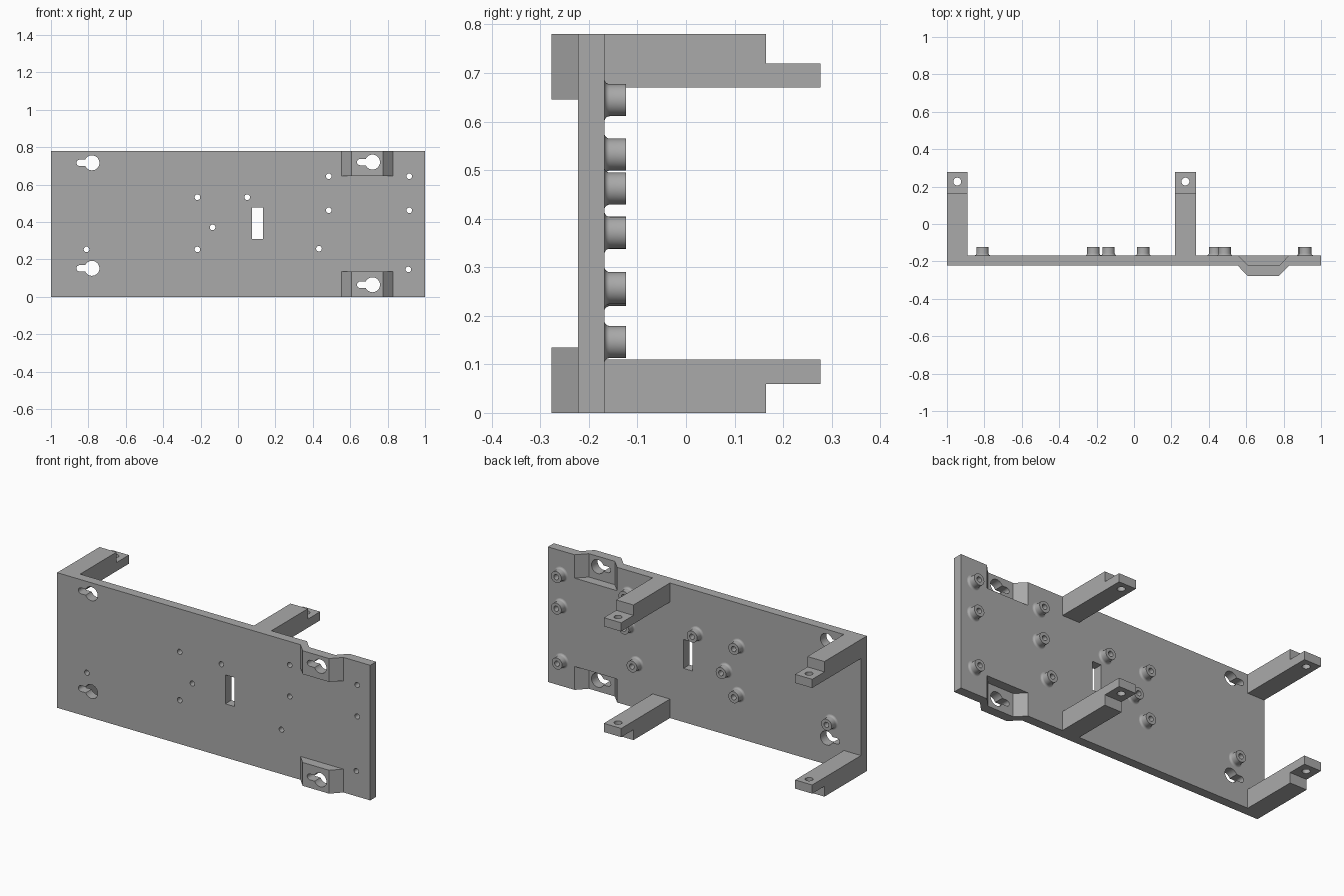
import bpy, bmesh, math
from mathutils import Matrix, Vector

cube = bpy.data.objects.get("Cube")
if cube:
    bpy.data.objects.remove(cube, do_unlink=True)

HEIGHT = 0.78
FRONT, BACK = -0.222, -0.168
BUMP = -0.277
HOLE_R = 0.015

grey = bpy.data.materials.new("plain grey")
grey.use_nodes = True
colour = (0.4, 0.4, 0.4, 1)
grey.diffuse_color = colour
grey.node_tree.nodes["Principled BSDF"].inputs["Base Color"].default_value = colour


def finish(name, bm):
    bmesh.ops.recalc_face_normals(bm, faces=bm.faces)
    mesh = bpy.data.meshes.new(name)
    bm.to_mesh(mesh)
    bm.free()
    mesh.materials.append(grey)
    ob = bpy.data.objects.new(name, mesh)
    bpy.context.collection.objects.link(ob)
    return ob


def add_prism(bm, outline, axis, lo, hi):
    """Extrude a 2D outline along an axis; the outline uses the other two axes in order."""
    def place(p, d):
        v = list(p)
        v.insert("xyz".index(axis), d)
        return bm.verts.new(v)
    face = bm.faces.new([place(p, lo) for p in outline])
    out = bmesh.ops.extrude_face_region(bm, geom=[face])["geom"]
    shift = Vector([hi - lo if a == axis else 0 for a in "xyz"])
    bmesh.ops.translate(bm, verts=[g for g in out if isinstance(g, bmesh.types.BMVert)], vec=shift)


def rect(x0, x1, y0, y1):
    return [(x0, y0), (x1, y0), (x1, y1), (x0, y1)]


def arc(cx, cy, r, a0, a1, n):
    return [(cx + r * math.cos(a0 + (a1 - a0) * i / n),
             cy + r * math.sin(a0 + (a1 - a0) * i / n)) for i in range(n + 1)]


def circle(cx, cy, r, n=32):
    return arc(cx, cy, r, 0, math.tau, n)[:-1]


def keyhole(cx, cz, r=0.04, slot=0.017, reach=0.066):
    a = math.pi - math.asin(slot / r)
    return (arc(cx, cz, r, -a, a, 32)
            + arc(cx - reach, cz, slot, math.pi / 2, 1.5 * math.pi, 12))


def boolean(ob, tool, operation):
    mod = ob.modifiers.new("cut", "BOOLEAN")
    mod.operation = operation
    mod.solver = "EXACT"
    mod.object = tool
    bpy.context.view_layer.objects.active = ob
    bpy.ops.object.modifier_apply(modifier=mod.name)
    bpy.data.objects.remove(tool, do_unlink=True)


def smooth(ob):
    bpy.ops.object.select_all(action="DESELECT")
    ob.select_set(True)
    bpy.context.view_layer.objects.active = ob
    bpy.ops.object.shade_smooth_by_angle(angle=math.radians(35))


# Back plate
bm = bmesh.new()
add_prism(bm, rect(-1, 1, FRONT, BACK), "z", 0, HEIGHT)
plate = finish("mounting_plate", bm)

# Raised pads on the front, hollowed from behind
pad = [(0.533, -0.2), (0.607, BUMP), (0.776, BUMP), (0.85, -0.2)]
hollow = [(0.61, FRONT), (0.776, FRONT), (0.85, -0.146), (0.536, -0.146)]
pads, hollows = bmesh.new(), bmesh.new()
for lo, hi, cut_lo, cut_hi in ((0, 0.135, -0.05, 0.135),
                               (0.645, HEIGHT, 0.645, HEIGHT + 0.05)):
    add_prism(pads, pad, "z", lo, hi)
    add_prism(hollows, hollow, "z", cut_lo, cut_hi)
boolean(plate, finish("pad_blocks", pads), "UNION")
boolean(plate, finish("pad_hollows", hollows), "DIFFERENCE")

# Keyholes, window and screw holes
posts = [(-0.81, 0.253), (-0.217, 0.532), (-0.217, 0.253), (-0.136, 0.371),
         (0.049, 0.532), (0.485, 0.644), (0.485, 0.462), (0.433, 0.257),
         (0.916, 0.644), (0.916, 0.462), (0.911, 0.146)]
holes = bmesh.new()
for x, z in ((-0.781, 0.716), (-0.781, 0.152), (0.719, 0.72), (0.719, 0.064)):
    add_prism(holes, keyhole(x, z), "y", -0.4, 0)
add_prism(holes, rect(0.075, 0.134, 0.31, 0.477), "y", -0.4, 0)
for x, z in posts:
    add_prism(holes, circle(x, z, HOLE_R), "y", -0.4, 0)
boolean(plate, finish("plate_holes", holes), "DIFFERENCE")
smooth(plate)

# Standoffs with a filleted foot
FILLET, POST_R, POST_TOP = 0.011, 0.033, -0.124
profile = [(HOLE_R, BACK), (HOLE_R, POST_TOP), (POST_R, POST_TOP)]
profile += arc(POST_R + FILLET, BACK + FILLET, FILLET, math.pi, 1.5 * math.pi, 5)
bm = bmesh.new()
for x, z in posts:
    verts = [bm.verts.new((x + r, y, z)) for r, y in profile]
    edges = [bm.edges.new(pair) for pair in zip(verts, verts[1:])]
    bmesh.ops.spin(bm, geom=verts + edges, cent=(x, 0, z), axis=(0, 1, 0),
                   angle=math.tau, steps=32, use_merge=False)
bmesh.ops.remove_doubles(bm, verts=bm.verts, dist=0.0002)
smooth(finish("standoffs", bm))

# Arms with a drilled, thinner end tab
side = [(BACK - 0.01, 0), (0.165, 0), (0.165, 0.06), (0.277, 0.06),
        (0.277, 0.11), (BACK - 0.01, 0.11)]
for label, x0, x1, hole_x in (("right", -1, -0.891, -0.945), ("left", 0.22, 0.331, 0.275)):
    for level in ("lower", "upper"):
        outline = side if level == "lower" else [(y, HEIGHT - z) for y, z in side]
        bm = bmesh.new()
        add_prism(bm, outline, "x", x0, x1)
        arm = finish(f"{level}_{label}_arm", bm)
        drill = bmesh.new()
        add_prism(drill, circle(hole_x, 0.227, 0.021), "z", -0.1, HEIGHT + 0.1)
        boolean(arm, finish("tab_drill", drill), "DIFFERENCE")
        smooth(arm)
